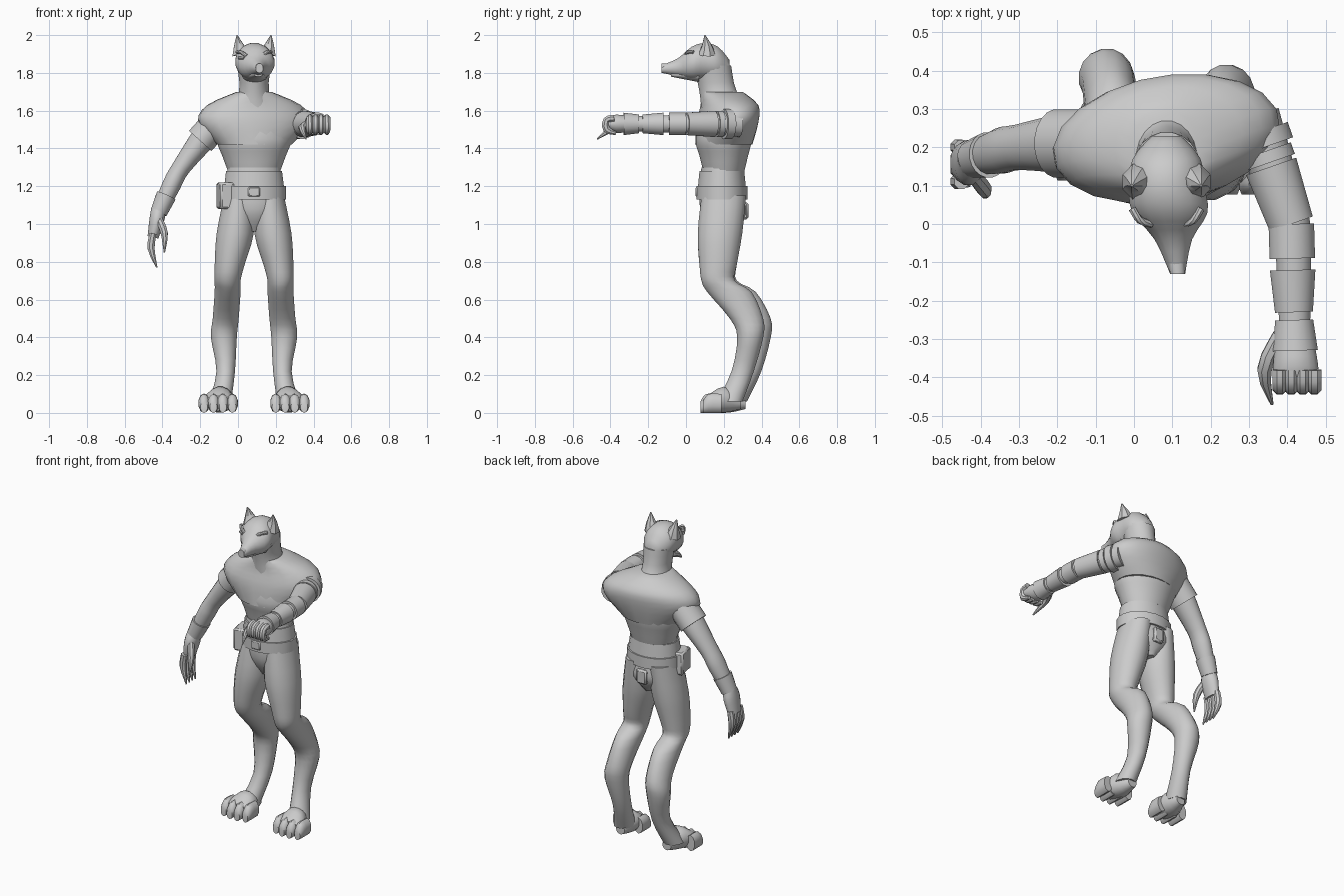
import bpy, bmesh, math
from mathutils import Vector

cube = bpy.data.objects.get("Cube")
if cube:
    bpy.data.objects.remove(cube, do_unlink=True)

COLOUR = (0.6, 0.6, 0.6, 1)
grey = bpy.data.materials.new("plain grey")
grey.use_nodes = True
grey.diffuse_color = COLOUR
grey.node_tree.nodes["Principled BSDF"].inputs["Base Color"].default_value = COLOUR

RIGHT, BACK, UP = Vector((1, 0, 0)), Vector((0, 1, 0)), Vector((0, 0, 1))
MIDDLE = 0.085  # x of the body's mirror plane
SIDES = {"right": -1, "left": 1}
parts = []


def finish(name, bm):
    """Turn a bmesh into a grey object."""
    bmesh.ops.recalc_face_normals(bm, faces=bm.faces)
    mesh = bpy.data.meshes.new(name)
    bm.to_mesh(mesh)
    bm.free()
    mesh.materials.append(grey)
    part = bpy.data.objects.new(name, mesh)
    bpy.context.collection.objects.link(part)
    parts.append(part)
    return part


def flowing(rings, steps=3):
    """Fill in rings between the given ones along a smooth spline."""
    keys = [Vector(ring) for ring in rings]
    keys = [keys[0], *keys, keys[-1]]
    result = []
    for a, b, c, d in zip(keys, keys[1:], keys[2:], keys[3:]):
        for step in range(steps):
            t = step / steps
            bend = (a * 2 - b * 5 + c * 4 - d) * t * t
            twist = (b * 3 - a - c * 3 + d) * t * t * t
            result.append(b + ((c - a) * t + bend + twist) / 2)
    return result + [keys[-1]]


def loft(name, rings, axis=None, across=RIGHT, sides=16):
    """Skin elliptical rings (x, y, z, half width, half depth).
    Rings face the fixed axis, or follow the path when axis is None."""
    bm = bmesh.new()
    centres = [Vector(ring[:3]) for ring in rings]
    last = len(rings) - 1
    loops = []
    for i, ring in enumerate(rings):
        path = centres[min(i + 1, last)] - centres[max(i - 1, 0)]
        normal = axis or path.normalized()
        wide = (across - normal * across.dot(normal)).normalized()
        deep = normal.cross(wide)
        loop = []
        for k in range(sides):
            angle = math.tau * (k + 0.5) / sides
            point = centres[i] + wide * math.cos(angle) * ring[3] + deep * math.sin(angle) * ring[4]
            point.z = max(point.z, 0)
            loop.append(bm.verts.new(point))
        loops.append(loop)
    for low, high in zip(loops, loops[1:]):
        for k in range(sides):
            n = (k + 1) % sides
            bm.faces.new((low[k], low[n], high[n], high[k]))
    bm.faces.new(loops[0])
    bm.faces.new(loops[-1])
    return finish(name, bm)


def trunk(name, sections, across=RIGHT):
    """Upright body part from sections (height, y, half width, half depth)."""
    rings = [(MIDDLE, y, z, wide, deep) for z, y, wide, deep in sections]
    loft(name, flowing(rings), UP, across, sides=20)


def limb(name, rings, across=RIGHT, sides=8):
    """Round part along a path of (x, y, z, radius)."""
    loft(name, flowing([(*ring, ring[-1]) for ring in rings]), None, across, sides)


def wrap(name, start, end, wide, narrow, flat=1.0, across=RIGHT):
    """Straight sleeve with a thickness lip at both ends."""
    start, end = Vector(start), Vector(end)
    rings = [(*place, radius * lip, radius * lip * flat)
             for place, radius, lip in ((start, wide, 0.8), (start, wide, 1),
                                        (end, narrow, 1), (end, narrow, 0.8))]
    loft(name, rings, (end - start).normalized(), across, sides=20)


def box(name, centre, size, turn=0):
    bm = bmesh.new()
    bmesh.ops.create_cube(bm, size=1)
    bmesh.ops.scale(bm, vec=size, verts=bm.verts)
    bmesh.ops.bevel(bm, geom=bm.edges[:], offset=0.01, segments=1, affect="EDGES")
    part = finish(name, bm)
    part.location = centre
    part.rotation_euler.z = turn


# Pelvis, vest and neck
trunk("pelvis", [(.96, .2, .03, .07), (1.05, .2, .14, .12), (1.15, .19, .16, .12), (1.3, .19, .14, .11)])
trunk("vest", [(1.28, .2, .14, .11), (1.36, .2, .17, .13), (1.45, .2, .2, .15), (1.6, .22, .18, .13)])
trunk("neck", [(1.6, .22, .14, .14), (1.7, .17, .08, .1), (1.84, .14, .09, .1)])

# Mantle, turned slightly towards the raised arm
turned = Vector((1, .17, 0)).normalized()
trunk("mantle", [(1.42, .2, .2, .15), (1.54, .22, .3, .16), (1.63, .23, .25, .15), (1.7, .19, .09, .11)], turned)

# Belts and what hangs on them
wrap("lower_belt", (MIDDLE, .19, 1.13), (MIDDLE, .19, 1.2), .17, .17, .8)
wrap("upper_belt", (MIDDLE, .19, 1.2), (MIDDLE, .19, 1.28), .16, .15, .8)
box("hip_pouch", (-.06, .15, 1.15), (.09, .12, .14), .2)
box("back_clasp", (MIDDLE, .31, 1.07), (.07, .04, .09))
box("front_clasp", (MIDDLE, .07, 1.17), (.07, .04, .06))


# Head: sections (y, height, half width, half height), with the snout turned a little
def skull(name, sections):
    rings = [(MIDDLE + max(0, .1 - y) / 8, y, z, wide, high) for y, z, wide, high in sections]
    loft(name, flowing(rings), -BACK)


skull("head", [(.23, 1.82, .04, .05), (.17, 1.85, .09, .09), (.1, 1.86, .1, .1),
               (.03, 1.85, .1, .09), (-.04, 1.83, .05, .05), (-.13, 1.82, .02, .02)])
skull("lower_jaw", [(.07, 1.79, .07, .04), (-.08, 1.79, .02, .01)])
skull("nose", [(-.1, 1.84, .02, .01), (-.13, 1.83, .02, .02)])
for word, s in SIDES.items():
    x = MIDDLE + s * .07
    limb(word + "_ear", [(x, .11, 1.9, .05), (x + s * .01, .11, 1.94, .03), (x + s * .02, .1, 2, .003)])
    limb(word + "_brow", [(x - s * .03, 0, 1.89, .01), (x, .01, 1.91, .01), (x + s * .02, .04, 1.91, .01)])
    limb(word + "_eye", [(x - s * .02, 0, 1.88, .01), (x + s * .01, .02, 1.88, .01)])

# Legs and feet: rings (height, distance from middle, y, half width, half depth)
LEG = [(1.15, .08, .2, .08, .12), (.95, .1, .18, .1, .12), (.78, .13, .17, .08, .1), (.7, .14, .17, .07, .09),
       (.64, .14, .23, .07, .12), (.5, .15, .32, .07, .09), (.4, .16, .34, .07, .07),
       (.22, .15, .3, .05, .06), (.06, .18, .23, .06, .07)]
FOOT = [(.05, .17, .29, .03, .03), (.07, .18, .2, .07, .07), (.05, .19, .11, .09, .04)]
TOE = [(.05, .19, .17, .03, .05), (.05, .19, .1, .03, .05), (.03, .19, .07, .02, .03)]


def stance(rings, s, spread=0, lag=0):
    """Place leg rings on one side; the right shin stands further back."""
    placed = []
    for z, out, y, wide, deep in rings:
        if s < 0:
            y += min(.04, max(0, .75 - z) / 5) * (.6 if z < .2 else 1)
        placed.append((MIDDLE + s * (out + spread), y + lag, z, wide, deep))
    return flowing(placed)


for word, s in SIDES.items():
    loft(word + "_leg", stance(LEG, s), UP)
    loft(word + "_foot", stance(FOOT, s), -BACK)
    for i in range(4):
        spread = (i - 1.5) * .05
        loft(f"{word}_toe_{i + 1}", stance(TOE, s, spread, abs(spread) / 4), -BACK, sides=10)

# Hanging right arm and hand
ARM = [(-.09, .2, 1.56, .08, .07), (-.17, .21, 1.47, .08, .07), (-.3, .2, 1.3, .06, .05),
       (-.35, .19, 1.21, .06, .05), (-.42, .17, 1.06, .04, .04)]
PALM = [(-.42, .17, 1.08, .04, .04), (-.43, .16, 1.02, .06, .04), (-.45, .16, .93, .05, .03)]
loft("right_arm", flowing(ARM), across=BACK)
loft("right_palm", flowing(PALM), across=BACK)
wrap("right_sleeve", (-.11, .21, 1.54), (-.2, .21, 1.44), .09, .09, .9, BACK)
wrap("right_cuff", (-.38, .18, 1.15), (-.42, .17, 1.06), .06, .05, .9, BACK)
for i in range(4):
    y = .11 + i * .03
    limb(f"right_finger_{i + 1}", [(-.45, y, .95, .02), (-.46, y, .87, .02), (-.43, y - .01, .77, .004)], BACK)
limb("right_thumb", [(-.42, .13, 1.03, .02), (-.39, .09, .95, .02), (-.39, .07, .85, .004)], BACK)


# Raised left arm: an inner tube wearing separate guards
def along(y):
    """Point on the raised arm's centre line."""
    return Vector((.41 - y * (.35 if y > 0 else .03), y, 1.53))


limb("left_arm", [(*along(y), radius) for y, radius in ((.28, .07), (.15, .06), (0, .05), (-.3, .04))], sides=16)
for name, start, end, wide, narrow in (
        ("shoulder_wrap", .24, .2, .08, .08), ("upper_wrap", .19, .16, .07, .07),
        ("upper_arm_guard", .15, 0, .07, .06), ("elbow_guard", 0, -.09, .06, .06),
        ("forearm_guard", -.12, -.23, .06, .05), ("glove_cuff", -.25, -.33, .05, .06)):
    wrap(name, along(start), along(end), wide, narrow)

# Left fist with curled fingers and a pointing thumb
FIST = [(-.3, .05, .04), (-.37, .06, .05), (-.42, .06, .03)]
loft("left_fist", flowing([(*along(y), wide, deep) for y, wide, deep in FIST]))
for i in range(4):
    x = .38 + i * .03
    limb(f"left_finger_{i + 1}", [(x, -.38, 1.56, .02), (x, -.42, 1.55, .02), (x, -.42, 1.5, .02), (x, -.37, 1.48, .01)])
limb("left_thumb", [(.38, -.29, 1.53, .02), (.34, -.38, 1.51, .02), (.36, -.47, 1.45, .004)])

# Smooth shading with crisp edges
bpy.ops.object.select_all(action="DESELECT")
for part in parts:
    part.select_set(True)
bpy.context.view_layer.objects.active = parts[0]
bpy.ops.object.shade_smooth_by_angle(angle=math.radians(40))
